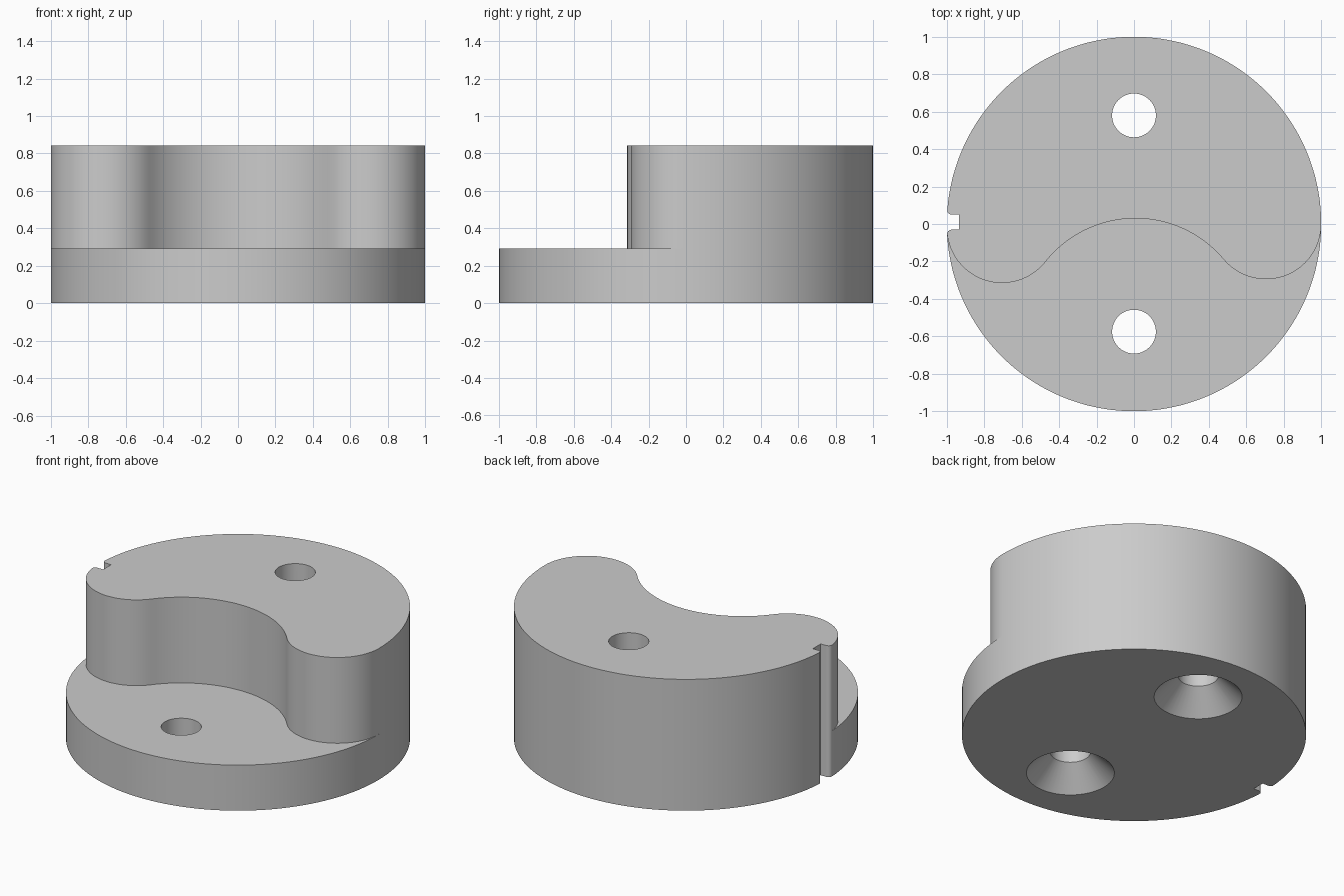
import bpy
import bmesh
from math import sin, cos, pi, atan2, radians, hypot
from mathutils import Vector

cube = bpy.data.objects.get("Cube")
if cube:
    bpy.data.objects.remove(cube, do_unlink=True)

HEIGHT = 0.842
STEP = 0.292

grey = bpy.data.materials.new("light grey")
grey.use_nodes = True
grey.diffuse_color = (0.6, 0.6, 0.6, 1)
grey.node_tree.nodes["Principled BSDF"].inputs["Base Color"].default_value = (0.6, 0.6, 0.6, 1)


def arc(centre, radius, start, end, steps):
    """Points along an arc, both ends included."""
    angles = [start + (end - start) * i / steps for i in range(steps + 1)]
    return [(centre[0] + radius * cos(a), centre[1] + radius * sin(a)) for a in angles]


def skin(name, rings):
    """Closed solid lofted through rings of equal point count, bottom to top."""
    bm = bmesh.new()
    loops = [[bm.verts.new(p) for p in ring] for ring in rings]
    bm.faces.new(loops[0])
    bm.faces.new(loops[-1])
    for low, high in zip(loops, loops[1:]):
        for i in range(len(low)):
            j = (i + 1) % len(low)
            bm.faces.new((low[i], low[j], high[j], high[i]))
    bmesh.ops.recalc_face_normals(bm, faces=bm.faces)
    mesh = bpy.data.meshes.new(name)
    bm.to_mesh(mesh)
    bm.free()
    mesh.materials.append(grey)
    obj = bpy.data.objects.new(name, mesh)
    bpy.context.collection.objects.link(obj)
    return obj


def prism(name, outline, bottom, top):
    return skin(name, [[(x, y, z) for x, y in outline] for z in (bottom, top)])


def circle(centre, radius, steps):
    return arc(centre, radius, 0, 2 * pi, steps)[:-1]


def heading(a, b):
    return atan2(b[1] - a[1], b[0] - a[0])


# Round body
body = prism("stepped_round_body", circle((0, 0), 1, 144), 0, HEIGHT)

# Front recess: two convex lobes joined tangentially by a hollow arc
lobe = 0.295
left, right, hollow = (-0.705, -0.02), (0.705, 0), (0.008, -0.585)
radius = hypot(right[0] - hollow[0], right[1] - hollow[1]) - lobe
wave = arc(right, lobe, 0, heading(right, hollow), 28)
wave += arc(hollow, radius, heading(hollow, right), heading(hollow, left), 36)[1:-1]
wave += arc(left, lobe, heading(left, hollow), heading((0, 0), left), 28)
recess = [(1.2, 0)] + wave + [(-1.2, wave[-1][1]), (-1.2, -1.2), (1.2, -1.2)]
cutters = [prism("recess_cutter", recess, STEP, HEIGHT + 0.1)]

# Side keyway with rounded mouth
mid, half, fillet = 0.01, 0.04, 0.026
mouth = arc((-0.973, half + fillet), fillet, pi, 1.5 * pi, 6)
upper = [(-1.1, half + fillet)] + mouth + [(-0.935, half)]
keyway = [(x, mid + y) for x, y in upper] + [(x, mid - y) for x, y in reversed(upper)]
cutters.append(prism("keyway_cutter", keyway, -0.1, HEIGHT + 0.1))

# Screw holes, countersunk from below
for name, y in (("front", -0.575), ("back", 0.58)):
    rings = [[(px, py, z) for px, py in circle((0, y), r, 48)]
             for z, r in ((-0.02, 0.276), (0.139, 0.117), (HEIGHT + 0.1, 0.117))]
    cutters.append(skin(name + "_hole_cutter", rings))

# Cut the body
bpy.ops.object.select_all(action="DESELECT")
bpy.context.view_layer.objects.active = body
body.select_set(True)
for cutter in cutters:
    cutter.hide_render = True
    cut = body.modifiers.new(cutter.name, "BOOLEAN")
    cut.operation = "DIFFERENCE"
    cut.solver = "EXACT"
    cut.object = cutter
    bpy.ops.object.modifier_apply(modifier=cut.name)
    bpy.data.objects.remove(cutter, do_unlink=True)

bpy.ops.object.shade_smooth_by_angle(angle=radians(25))
